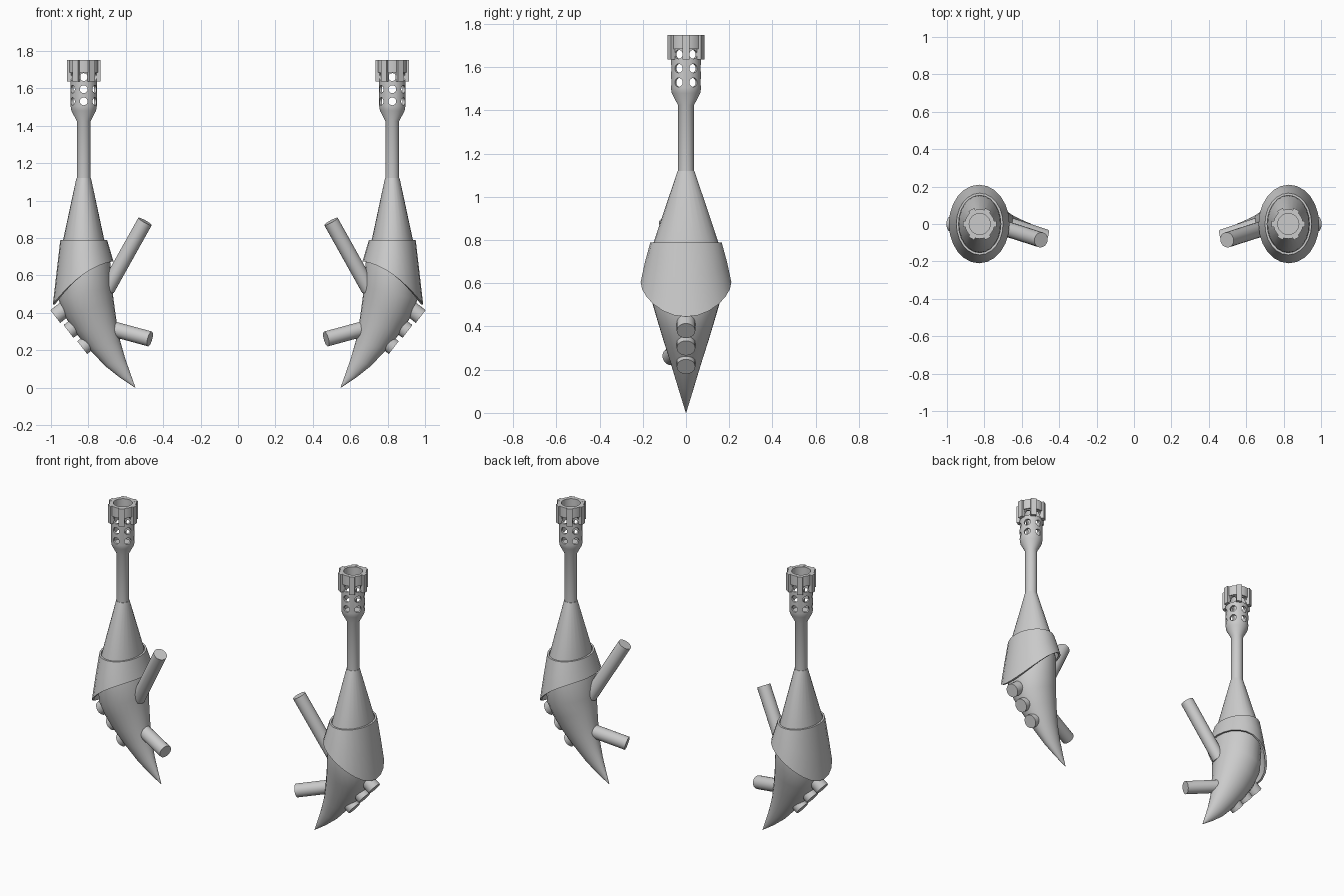
import bpy, bmesh, math
from mathutils import Vector, Matrix

if "Cube" in bpy.data.objects:
    bpy.data.objects.remove(bpy.data.objects["Cube"])

CX = 0.825          # barrel axis of the +x copy; the other is mirrored
TAU = 2 * math.pi


def loft(bm, rings, closed=False, caps=True):
    """Bridge rings of points; optionally join last ring to first."""
    vs = [[bm.verts.new(p) for p in r] for r in rings]
    n = len(vs[0])
    pairs = list(zip(vs, vs[1:])) + ([(vs[-1], vs[0])] if closed else [])
    for a, b in pairs:
        for i in range(n):
            j = (i + 1) % n
            bm.faces.new((a[i], a[j], b[j], b[i]))
    if caps and not closed:
        bm.faces.new(vs[0])
        bm.faces.new(vs[-1])


def oval(z, rx, ry, n=24, cx=CX):
    return [Vector((cx + rx * math.cos(TAU * i / n), ry * math.sin(TAU * i / n), z)) for i in range(n)]


def rod(bm, a, b, r, n=20):
    a, b = Vector(a), Vector(b)
    rot = (b - a).to_track_quat('Z', 'Y').to_matrix().to_4x4()
    bmesh.ops.create_cone(bm, cap_ends=True, segments=n, radius1=r, radius2=r,
                          depth=(b - a).length,
                          matrix=Matrix.Translation((a + b) / 2) @ rot)


def make(name, bm):
    bmesh.ops.recalc_face_normals(bm, faces=bm.faces)
    me = bpy.data.meshes.new(name)
    bm.to_mesh(me)
    bm.free()
    ob = bpy.data.objects.new(name, me)
    bpy.context.collection.objects.link(ob)
    return ob


def activate(ob):
    bpy.ops.object.select_all(action='DESELECT')
    ob.select_set(True)
    bpy.context.view_layer.objects.active = ob


def finish(ob, angle=35):
    activate(ob)
    bpy.ops.object.shade_smooth_by_angle(angle=math.radians(angle))
    ob.modifiers.new("Mirror", 'MIRROR').use_mirror_merge = False
    return ob


# barrel: slim tube flaring into a hollow, vented muzzle
bm = bmesh.new()
profile = [(0.037, 1.08), (0.037, 1.425), (0.066, 1.48), (0.07, 1.505), (0.07, 1.748),
           (0.056, 1.748), (0.056, 1.49)]
loft(bm, [oval(z, r, r, 36) for r, z in profile])
barrel = make("vented_barrel", bm)

# vent holes: three rows of six
bm = bmesh.new()
for z in (1.53, 1.595, 1.66):
    for k in range(6):
        a = math.radians(30 + 60 * k)
        d = Vector((math.cos(a), math.sin(a), 0))
        c = Vector((CX, 0, z))
        rod(bm, c + d * 0.048, c + d * 0.1, 0.021, 16)
cutter = make("vent_cutter", bm)
cutter.hide_render = True
mod = barrel.modifiers.new("Vents", 'BOOLEAN')
mod.operation, mod.solver, mod.object = 'DIFFERENCE', 'EXACT', cutter
activate(barrel)
bpy.ops.object.modifier_apply(modifier=mod.name)
bpy.data.objects.remove(cutter)
finish(barrel)

# muzzle crown: ring with six ribs
bm = bmesh.new()
loft(bm, [oval(z, r, r, 36) for r, z in
          [(0.079, 1.685), (0.079, 1.75), (0.056, 1.75), (0.056, 1.685)]], closed=True)
for k in range(6):
    m = (Matrix.Translation((CX, 0, 0)) @ Matrix.Rotation(k * TAU / 6, 4, 'Z')
         @ Matrix.Translation((0.077, 0, 1.693)) @ Matrix.Diagonal((0.024, 0.034, 0.115, 1)))
    bmesh.ops.create_cube(bm, size=1, matrix=m)
finish(make("muzzle_crown", bm))

# neck cone, round at the barrel and oval at the collar
bm = bmesh.new()
loft(bm, [oval(1.12, 0.039, 0.039), oval(0.79, 0.11, 0.15), oval(0.70, 0.118, 0.162)])
finish(make("neck_cone", bm))


# collar: thin flared shell with a slanted lower rim
def collar_ring(t, inset):
    ring = []
    for i in range(24):
        c, s = math.cos(TAU * i / 24), math.sin(TAU * i / 24)
        low = 0.605 - 0.115 * c - 0.045 * c * c
        bulge = 0.25 * t * (1 - t)
        x = CX + (0.125 + 0.037 * t - inset) * c + 0.003 * t
        y = (0.165 + 0.045 * (t + bulge) - inset) * s
        ring.append(Vector((x, y, 0.79 + (low - 0.79) * t)))
    return ring


bm = bmesh.new()
loft(bm, [collar_ring(t, 0) for t in (0, 0.5, 1)]
     + [collar_ring(t, 0.012) for t in (1, 0.5, 0)], closed=True)
finish(make("collar", bm))

# curved claw: (outer x, z, inner x, z, half depth)
sections = [(0.925, 0.74, 0.715, 0.76, 0.145),
            (0.965, 0.60, 0.682, 0.665, 0.165),
            (0.960, 0.47, 0.674, 0.54, 0.155),
            (0.925, 0.38, 0.664, 0.46, 0.130),
            (0.870, 0.295, 0.650, 0.36, 0.102),
            (0.795, 0.205, 0.630, 0.25, 0.070),
            (0.710, 0.115, 0.603, 0.155, 0.042),
            (0.630, 0.052, 0.575, 0.075, 0.020),
            (0.551, 0.000, 0.549, 0.002, 0.001)]
bm = bmesh.new()
rings = []
for ox, oz, ix, iz, h in sections:
    o, i = Vector((ox, 0, oz)), Vector((ix, 0, iz))
    rings.append([(o + i) / 2 + (o - i) / 2 * math.cos(TAU * k / 24)
                  + Vector((0, h * math.sin(TAU * k / 24), 0)) for k in range(24)])
loft(bm, rings)
finish(make("claw_body", bm), 50)

# round studs along the outer edge of the claw
bm = bmesh.new()
normal = Vector((0.79, 0, -0.61))
for x, z in ((0.977, 0.38), (0.906, 0.30), (0.833, 0.214)):
    end = Vector((x, 0, z))
    rod(bm, end - normal * 0.09, end, 0.043)
finish(make("claw_studs", bm))

# two grip pegs pointing inward
bm = bmesh.new()
rod(bm, (0.70, -0.02, 0.525), (0.497, -0.085, 0.888), 0.041)
rod(bm, (0.71, 0.01, 0.325), (0.471, -0.07, 0.26), 0.041)
finish(make("grip_pegs", bm))
